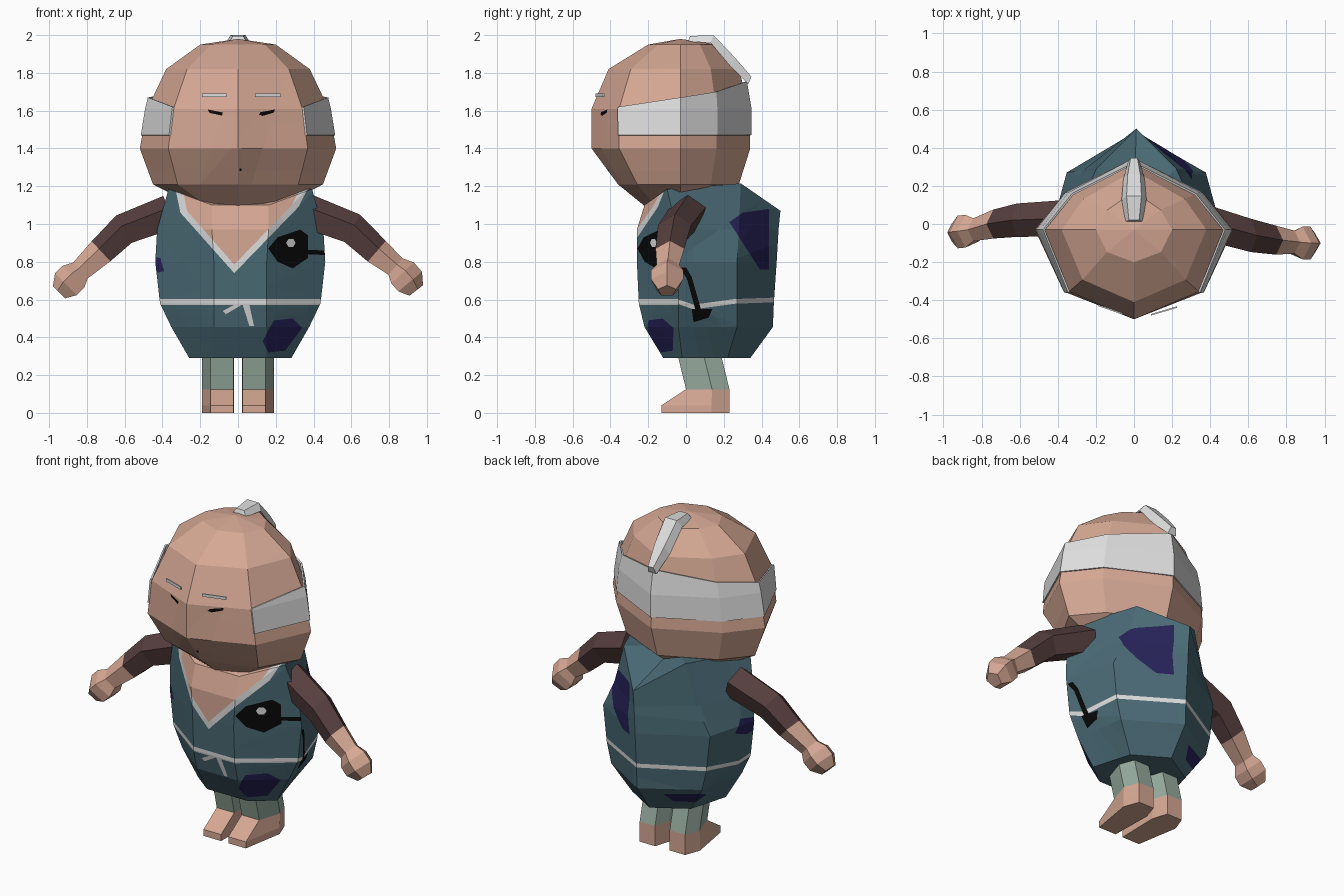
import bpy, bmesh, math
from mathutils import Vector

if "Cube" in bpy.data.objects:
    bpy.data.objects.remove(bpy.data.objects["Cube"])


def lin(c):
    c /= 255
    return c / 12.92 if c <= 0.04045 else ((c + 0.055) / 1.055) ** 2.4


COLOURS = {"skin": (214, 168, 148), "teal_cloth": (74, 106, 117), "pale_grey": (222, 222, 222),
           "black_ink": (8, 8, 8), "navy_patch": (38, 34, 88), "brown_sleeve": (86, 62, 62),
           "sage_trousers": (152, 173, 160)}
MATS = {}
for name, rgb in COLOURS.items():
    m = bpy.data.materials.new(name)
    m.diffuse_color = (*[lin(c) for c in rgb], 1)
    m.use_nodes = True
    m.node_tree.nodes["Principled BSDF"].inputs["Base Color"].default_value = m.diffuse_color
    MATS[name] = m
NAMES = list(COLOURS)
SKIN, TEAL, WHITE, BLACK, NAVY, BROWN, SAGE = range(7)


def loft(rings, cap_lo=True, cap_hi=True, tip=None, mats=None, closed=True, default=0):
    """Join rings of points; mats gives one colour per band of faces."""
    bm = bmesh.new()
    vs = [[bm.verts.new(p) for p in r] for r in rings]
    n = len(vs[0])
    for k in range(len(vs) - 1):
        for i in range(n if closed else n - 1):
            j = (i + 1) % n
            f = bm.faces.new((vs[k][i], vs[k][j], vs[k + 1][j], vs[k + 1][i]))
            f.material_index = mats[k] if mats else default
    if cap_lo:
        bm.faces.new(vs[0][::-1]).material_index = mats[0] if mats else default
    if tip:
        t = bm.verts.new(tip)
        for i in range(n):
            bm.faces.new((vs[-1][i], vs[-1][(i + 1) % n], t)).material_index = default
    elif cap_hi:
        bm.faces.new(vs[-1]).material_index = mats[-1] if mats else default
    bmesh.ops.recalc_face_normals(bm, faces=bm.faces)
    return bm


def paint(bm, poly, axis, sign, mat):
    """Cut a convex outline, projected along an axis, into the facing faces and colour it."""
    u, v = (0, 2) if axis == 1 else (1, 2)
    cu = sum(p[0] for p in poly) / len(poly)
    cv = sum(p[1] for p in poly) / len(poly)
    planes = []

    def inside(f):
        c = f.calc_center_median()
        return f.normal[axis] * sign > 0.12 and all((c - o).dot(nn) < 0 for o, nn in planes)

    for i, a in enumerate(poly):
        b = poly[(i + 1) % len(poly)]
        o, nn = Vector((0, 0, 0)), Vector((0, 0, 0))
        o[u], o[v] = a
        nn[u], nn[v] = b[1] - a[1], a[0] - b[0]
        nn.normalize()
        if (cu - a[0]) * nn[u] + (cv - a[1]) * nn[v] > 0:
            nn = -nn
        faces = [f for f in bm.faces if inside(f)]
        geom = set(faces)
        for f in faces:
            geom.update(f.edges)
            geom.update(f.verts)
        bmesh.ops.bisect_plane(bm, geom=list(geom), dist=1e-5, plane_co=o, plane_no=nn)
        bm.normal_update()
        planes.append((o, nn))
    for f in bm.faces:
        if inside(f):
            f.material_index = mat


def finish(bm, name):
    me = bpy.data.meshes.new(name)
    bm.to_mesh(me)
    bm.free()
    for k in NAMES:
        me.materials.append(MATS[k])
    ob = bpy.data.objects.new(name, me)
    bpy.context.collection.objects.link(ob)
    return ob


# Head: eight-sided, rows of (z, half width, front y, back y)
ROWS = [(1.08, .20, -.20, .10), (1.21, .45, -.36, .28), (1.40, .52, -.50, .34),
        (1.61, .48, -.50, .335), (1.82, .38, -.41, .28), (1.95, .20, -.20, .17)]


def head_points(z, grow=0.0):
    for a, b in zip(ROWS, ROWS[1:]):
        if a[0] <= z <= b[0]:
            t = (z - a[0]) / (b[0] - a[0])
            xs, yf, yb = [a[i] + (b[i] - a[i]) * t for i in (1, 2, 3)]
            break
    xs, yf, yb = xs + grow, yf - grow, yb + grow
    df, db, c = .03 + yf, .03 + yb, -.03
    half = [(0, yf), (.71 * xs, c + .69 * df), (xs, c), (.70 * xs, c + .52 * db), (0, yb)]
    return [(x, y, z) for x, y in half + [(-x, y) for x, y in half[3:0:-1]]]


head = loft([head_points(r[0]) for r in ROWS], tip=(0, -.03, 1.98), default=SKIN)
paint(head, [(.11, 1.58), (.12, 1.592), (.195, 1.606), (.19, 1.59), (.13, 1.572)], 1, -1, BLACK)
paint(head, [(-.16, 1.606), (-.08, 1.59), (-.085, 1.574), (-.15, 1.588)], 1, -1, BLACK)
paint(head, [(.007, 1.28), (.018, 1.28), (.018, 1.295), (.007, 1.295)], 1, -1, BLACK)
finish(head, "head")

# Hair band around sides and back
TOPS = [1.62, 1.62, 1.67, 1.70, 1.755, 1.70, 1.67, 1.62]
low, mid = head_points(1.47, .008), head_points(1.61, .012)
top = [head_points(TOPS[i], .026 if i > 1 and i < 7 else .012)[i] for i in range(8)]
band = loft([r[1:] for r in (low, mid, top)], False, False, closed=False, default=WHITE)
ob = finish(band, "hair_band")
mod = ob.modifiers.new("thickness", "SOLIDIFY")
mod.thickness = .01
mod.offset = -1

# Topknot lying back over the crown: (y, z, half width, thickness)
knot = loft([[(-w, y, z - t), (w, y, z - t), (w * .6, y + t * .4, z), (-w * .6, y + t * .4, z)]
             for y, z, w, t in [(.01, 1.995, .045, .03), (.13, 2.0, .065, .04),
                                (.24, 1.88, .055, .05), (.33, 1.78, .03, .04)]], default=WHITE)
finish(knot, "topknot")

# Eyebrow plates
for side, a, b in (("left", (-.06, -.475), (-.19, -.43)), ("right", (.09, -.48), (.225, -.44))):
    brow = loft([[(x, y, 1.673), (x, y + .008, 1.673), (x, y + .008, 1.69), (x, y, 1.69)]
                 for x, y in (a, b)], default=WHITE)
    finish(brow, side + "_eyebrow")

# Tunic: seven-sided, (z, front x, front y, side x, side y, back x, back y, spine y)
CX = .012
BODY = [(.29, .14, -.12, .27, -.02, .20, .22, .34), (.455, .14, -.22, .365, -.04, .31, .27, .46),
        (.58, .14, -.25, .425, -.04, .34, .27, .465), (.80, .14, -.26, .45, -.04, .365, .27, .48),
        (.97, .15, -.26, .44, -.05, .28, .28, .49)]


def body_ring(z, fx, fy, sx, sy, bx, by, py, zs=None):
    zf, zd, zb, zp = zs or (z, z, z, z)
    r = [(fx, fy, zf), (sx, sy, zd), (bx, by, zb)]
    pts = r + [(0, py, zp)] + [(-x, y, q) for x, y, q in r[::-1]]
    return [(x + CX, y, q) for x, y, q in pts]


rings = [body_ring(*b) for b in BODY]
rings.append(body_ring(0, .15, -.22, .38, -.10, .21, .29, .50, (1.10, 1.185, 1.215, 1.07)))
body = loft(rings, tip=(0, .10, 1.2), default=TEAL)
# belt, dipping at the sides
paint(body, [(-.6, .572), (.6, .572), (.6, .602), (-.6, .602)], 1, -1, WHITE)
for sgn in (-1, 1):
    for a, b, za, zb in ((-.04, .04, .575, .548), (.04, .26, .548, .578), (.26, .6, .578, .59)):
        paint(body, [(a, za), (b, zb), (b, zb + .025), (a, za + .025)], 0, sgn, WHITE)
paint(body, [(-.08, .54), (-.065, .522), (.02, .572), (-.02, .572)], 1, -1, WHITE)
paint(body, [(.025, .572), (.06, .572), (.085, .46), (.06, .46)], 1, -1, WHITE)
# open collar with pale edging
paint(body, [(-.34, 1.23), (-.305, 1.06), (-.02, .74), (.32, 1.09), (.39, 1.23)], 1, -1, WHITE)
paint(body, [(-.30, 1.23), (-.27, 1.07), (-.02, .785), (.285, 1.10), (.35, 1.23)], 1, -1, SKIN)
# ink motif on the chest and side
paint(body, [(.16, .87), (.21, .93), (.33, .97), (.37, .94), (.37, .82), (.29, .765), (.21, .80)], 1, -1, BLACK)
paint(body, [(.28 + .025 * math.cos(i * math.pi / 3), .9 + .025 * math.sin(i * math.pi / 3))
             for i in range(6)], 1, -1, WHITE)
paint(body, [(.37, .84), (.48, .835), (.48, .86), (.37, .862)], 1, -1, BLACK)
paint(body, [(-.035, .77), (.0, .77), (.03, .72), (.005, .71)], 0, 1, BLACK)
paint(body, [(.005, .71), (.03, .72), (.08, .545), (.05, .545)], 0, 1, BLACK)
paint(body, [(.03, .55), (.04, .48), (.12, .505), (.14, .55)], 0, 1, BLACK)
# navy patches
paint(body, [(.13, .38), (.19, .49), (.29, .50), (.34, .45), (.25, .33), (.16, .32)], 1, -1, NAVY)
paint(body, [(.23, 1.01), (.30, 1.06), (.44, 1.08), (.44, .76), (.39, .76)], 0, 1, NAVY)
paint(body, [(-.07, .75), (-.06, .82), (.05, .84), (.09, .76), (.0, .73)], 0, -1, NAVY)
paint(body, [(.19, .39), (.25, .42), (.36, .41), (.30, .35), (.22, .35)], 0, -1, NAVY)
finish(body, "tunic")


# Arms: five-sided tubes from shoulder to fist, (x, y, z, radius)
def arm(name, path):
    rs = []
    for i, p in enumerate(path):
        a, b = path[max(i - 1, 0)], path[min(i + 1, len(path) - 1)]
        t = (Vector(b[:3]) - Vector(a[:3])).normalized()
        v = Vector((0, 1, 0))
        w = t.cross(v).normalized()
        if w.z < 0:
            w = -w
        rs.append([Vector(p[:3]) + p[3] * (w * math.cos(q) + v * math.sin(q))
                   for q in [k * math.tau / 5 for k in range(5)]])
    finish(loft(rs, mats=[BROWN, BROWN, SKIN, SKIN, SKIN, SKIN]), name)


arm("left_arm", [(-.36, .03, 1.055, .10), (-.60, .02, .965, .092), (-.72, 0, .85, .08),
                 (-.83, -.03, .75, .063), (-.865, -.038, .715, .09), (-.905, -.042, .675, .09),
                 (-.945, -.045, .635, .05)])
arm("right_arm", [(.36, .01, 1.06, .10), (.60, -.06, .97, .092), (.73, -.085, .85, .08),
                  (.83, -.095, .77, .063), (.865, -.10, .735, .09), (.905, -.10, .69, .09),
                  (.94, -.10, .645, .05)])

# Legs: trousers above, bare feet below
for side, s in (("left", -1), ("right", 1)):
    rs = []
    for z, f, b in [(.33, -.05, .18), (.125, 0, .23), (.04, -.13, .23), (0, -.13, .23)]:
        m = f + (b - f) * .6 if z > .1 else .135
        rs.append([(s * x, y, z) for x, y in [(.025, f), (.145, f), (.19, m), (.155, b), (.05, b), (.02, m)]])
    finish(loft(rs, mats=[SAGE, SKIN, SKIN]), side + "_leg")
